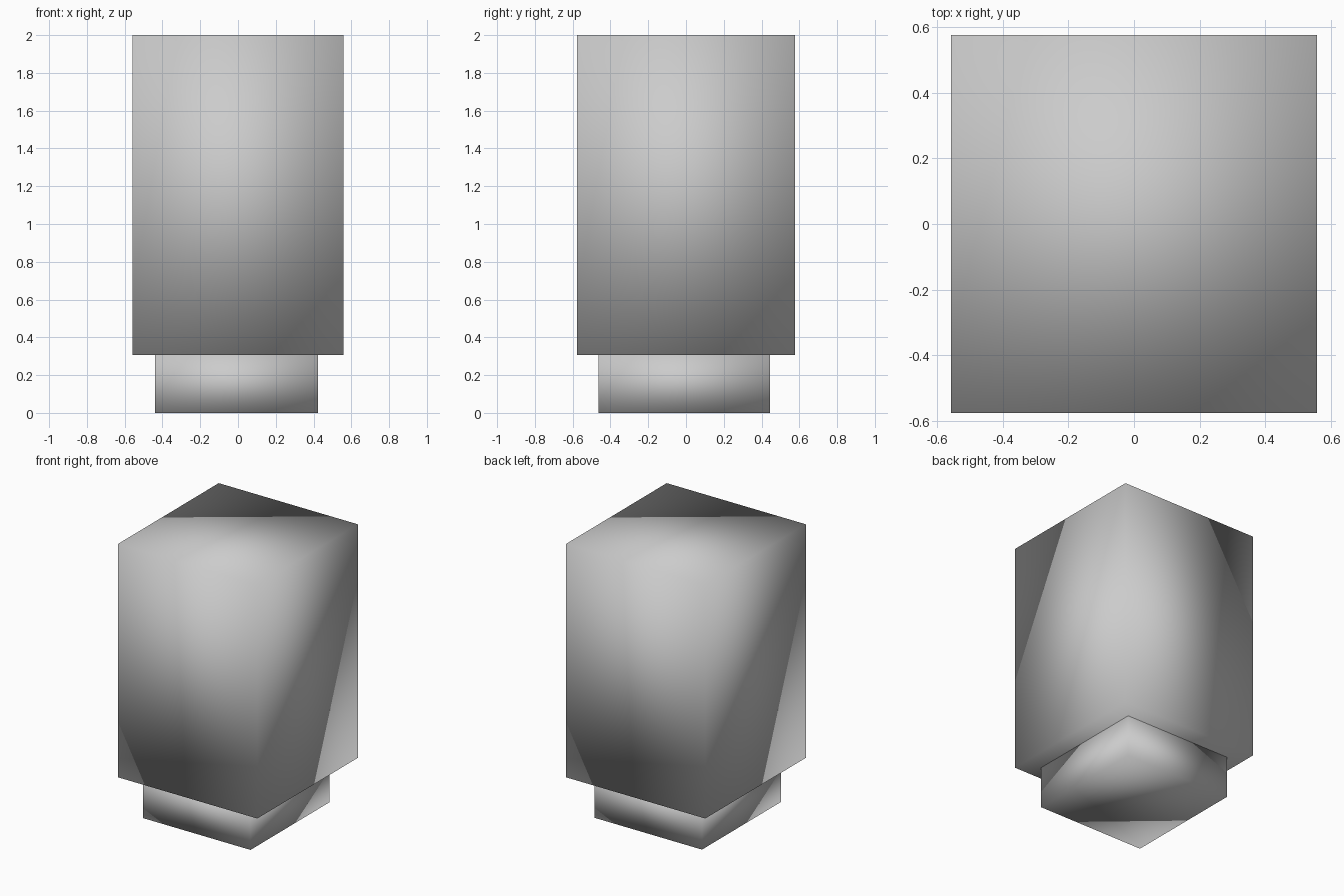
import bpy

if "Cube" in bpy.data.objects:
    bpy.data.objects.remove(bpy.data.objects["Cube"])


def box(name, lo, hi):
    """Smooth-shaded box spanning the corners lo..hi."""
    center = [(a + b) / 2 for a, b in zip(lo, hi)]
    bpy.ops.mesh.primitive_cube_add(size=1, location=center)
    ob = bpy.context.object
    ob.name = name
    ob.scale = [b - a for a, b in zip(lo, hi)]
    bpy.ops.object.transform_apply(location=False, rotation=False, scale=True)
    bpy.ops.object.shade_smooth()
    return ob


# Narrow foot, slightly off centre
box("base", (-0.44, -0.462, 0.0), (0.424, 0.445, 0.307))
# Tall main block
box("body", (-0.558, -0.576, 0.307), (0.558, 0.576, 2.0))
